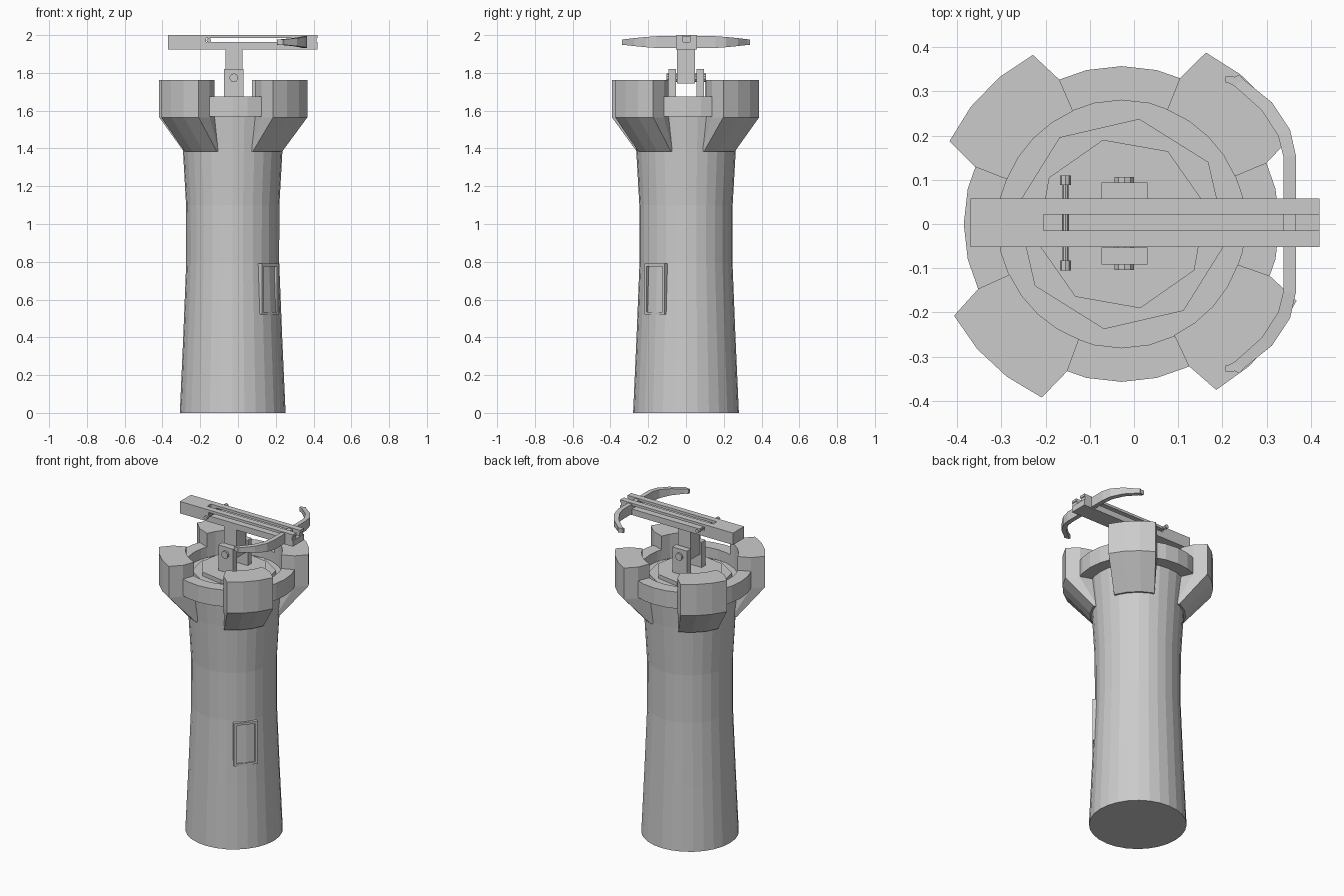
import bpy, bmesh
from math import radians, sin, cos, pi
from mathutils import Matrix, Vector

AXIS_X = -0.028
SIDES = 28

cube = bpy.data.objects.get("Cube")
if cube:
    bpy.data.objects.remove(cube, do_unlink=True)

stone = bpy.data.materials.new("plain grey")
stone.use_nodes = True
grey = (0.6, 0.6, 0.6, 1)
stone.diffuse_color = grey
stone.node_tree.nodes["Principled BSDF"].inputs["Base Color"].default_value = grey


def finish(name, bm):
    bmesh.ops.recalc_face_normals(bm, faces=bm.faces)
    mesh = bpy.data.meshes.new(name)
    bm.to_mesh(mesh)
    bm.free()
    mesh.materials.append(stone)
    obj = bpy.data.objects.new(name, mesh)
    bpy.context.collection.objects.link(obj)
    return obj


def loft(name, rows, closed=False):
    """Join matching outlines with quads, capping the ends unless closed."""
    bm = bmesh.new()
    loops = [[bm.verts.new(p) for p in row] for row in rows]
    n = len(loops[0])
    pairs = list(zip(loops, loops[1:]))
    if closed:
        pairs.append((loops[-1], loops[0]))
    else:
        bm.faces.new(loops[0])
        bm.faces.new(loops[-1])
    for a, b in pairs:
        for i in range(n):
            j = (i + 1) % n
            bm.faces.new((a[i], a[j], b[j], b[i]))
    return finish(name, bm)


def polar(r, degrees, z):
    a = radians(degrees)
    return (AXIS_X + r * cos(a), r * sin(a), z)


def circle(r, z, sides=SIDES, start=0):
    return [polar(r, start + 360 * i / sides, z) for i in range(sides)]


def add_box(bm, lo, hi, matrix=Matrix()):
    lo, hi = Vector(lo), Vector(hi)
    place = Matrix.Translation((lo + hi) / 2) @ Matrix.Diagonal((*(hi - lo), 1))
    bmesh.ops.create_cube(bm, size=1, matrix=matrix @ place)


def boxes(name, parts, matrix=Matrix()):
    bm = bmesh.new()
    for lo, hi in parts:
        add_box(bm, lo, hi, matrix)
    return finish(name, bm)


def rod(name, x, z, parts):
    """Cylinders along y: (start, end, radius, sides)."""
    bm = bmesh.new()
    for y0, y1, r, sides in parts:
        place = Matrix.Translation((x, (y0 + y1) / 2, z)) @ Matrix.Rotation(pi / 2, 4, "X")
        bmesh.ops.create_cone(bm, cap_ends=True, segments=sides, radius1=r,
                              radius2=r, depth=y1 - y0, matrix=place)
    return finish(name, bm)


# Tower shaft, waisted in the middle
shaft = [(0.28, 0), (0.262, 0.4), (0.246, 0.8), (0.247, 1.1), (0.264, 1.4), (0.282, 1.61)]
loft("tower_shaft", [circle(r, z) for r, z in shaft])

# Parapet ring
ring = [(0.28, 1.57), (0.357, 1.57), (0.357, 1.675), (0.28, 1.675)]
loft("parapet_ring", [circle(r, z) for r, z in ring], closed=True)

# Turntable steps
loft("turntable_base", [circle(0.241, z, 8, 35.5) for z in (1.6, 1.635)])
loft("turntable_top", [circle(0.195, z, 8, 12.5) for z in (1.62, 1.66)])


# Four merlons with sloping corbels
def merlon_outline(middle, z, outer, outer_half, shoulder, inner, half):
    pts = [polar(outer, middle + outer_half * t / 3, z) for t in (-3, -1, 1, 3)]
    pts.append(polar(shoulder, middle + half, z))
    pts += [polar(inner, middle + half * t / 2, z) for t in (2, 1, 0, -1, -2)]
    pts.append(polar(shoulder, middle - half, z))
    return pts


for i, middle in enumerate((45.5, 136, 227, 318)):
    top = [merlon_outline(middle, z, 0.432, 18.3, 0.355, 0.278, 22.7) for z in (1.565, 1.762)]
    base = merlon_outline(middle, 1.385, 0.275, 25, 0.25, 0.22, 26)
    loft(f"merlon_{i + 1}", [base] + top)

# Window frame on the shaft
turn = Matrix.Translation((AXIS_X, 0, 0)) @ Matrix.Rotation(radians(-40), 4, "Z")
frame = [((0.225, s * 0.063 - 0.007, 0.52), (0.26, s * 0.063 + 0.007, 0.79)) for s in (-1, 1)]
frame += [((0.225, -0.06, z), (0.26, 0.06, z + 0.014)) for z in (0.52, 0.776)]
boxes("window_frame", frame, turn)

# Pivot brackets, neck and bolt
boxes("pivot_brackets", [((-0.073, 0.055, 1.63), (0.03, 0.094, 1.82)),
                         ((-0.073, -0.092, 1.63), (0.03, -0.053, 1.82))])
boxes("swivel_neck", [((-0.066, -0.047, 1.745), (0.024, 0.047, 1.93))])
rod("pivot_bolt", -0.022, 1.774, [(-0.104, 0.106, 0.023, 10)])

# Grooved and slotted stock
MID = 0.003
W, G = 0.055, 0.018
stock = [((-0.37, MID - W, 1.925), (0.42, MID + W, 1.963)),
         ((-0.37, MID - W, 1.963), (-0.205, MID + W, 2.0))]
for s in (-1, 1):
    y0, y1 = sorted((MID + s * G, MID + s * W))
    stock.append(((-0.205, y0, 1.984), (0.42, y1, 2.0)))
    stock.append(((-0.205, y0, 1.963), (-0.17, y1, 1.984)))
    stock.append(((0.34, y0, 1.963), (0.415, y1, 1.984)))
boxes("stock", stock)

# Draw pin through the slot
rod("draw_pin", -0.155, 1.973, [(-0.1, 0.105, 0.007, 8), (-0.105, -0.083, 0.012, 8),
                                (0.088, 0.11, 0.012, 8)])

# Bow limbs: outer x, outer y, inner x, inner y, half height
limb = [(0.366, 0.05, 0.338, 0.05, 0.031), (0.366, 0.155, 0.338, 0.152, 0.031),
        (0.353, 0.213, 0.326, 0.2, 0.027), (0.312, 0.275, 0.288, 0.258, 0.021),
        (0.25, 0.325, 0.226, 0.313, 0.015), (0.238, 0.338, 0.207, 0.322, 0.015)]


def bow_section(xo, yo, xi, yi, h, side):
    z = 1.963
    return [(xo, side * yo, z - h), (xo, side * yo, z + h),
            (xi, side * yi, z + h), (xi, side * yi, z - h)]


loft("bow", [bow_section(*p, -1) for p in reversed(limb)] + [bow_section(*p, 1) for p in limb])

# String nocks at the bow tips
boxes("string_nocks", [((0.207, s * 0.327 - 0.007, 1.95), (0.226, s * 0.327 + 0.007, 1.976))
                       for s in (-1, 1)])
